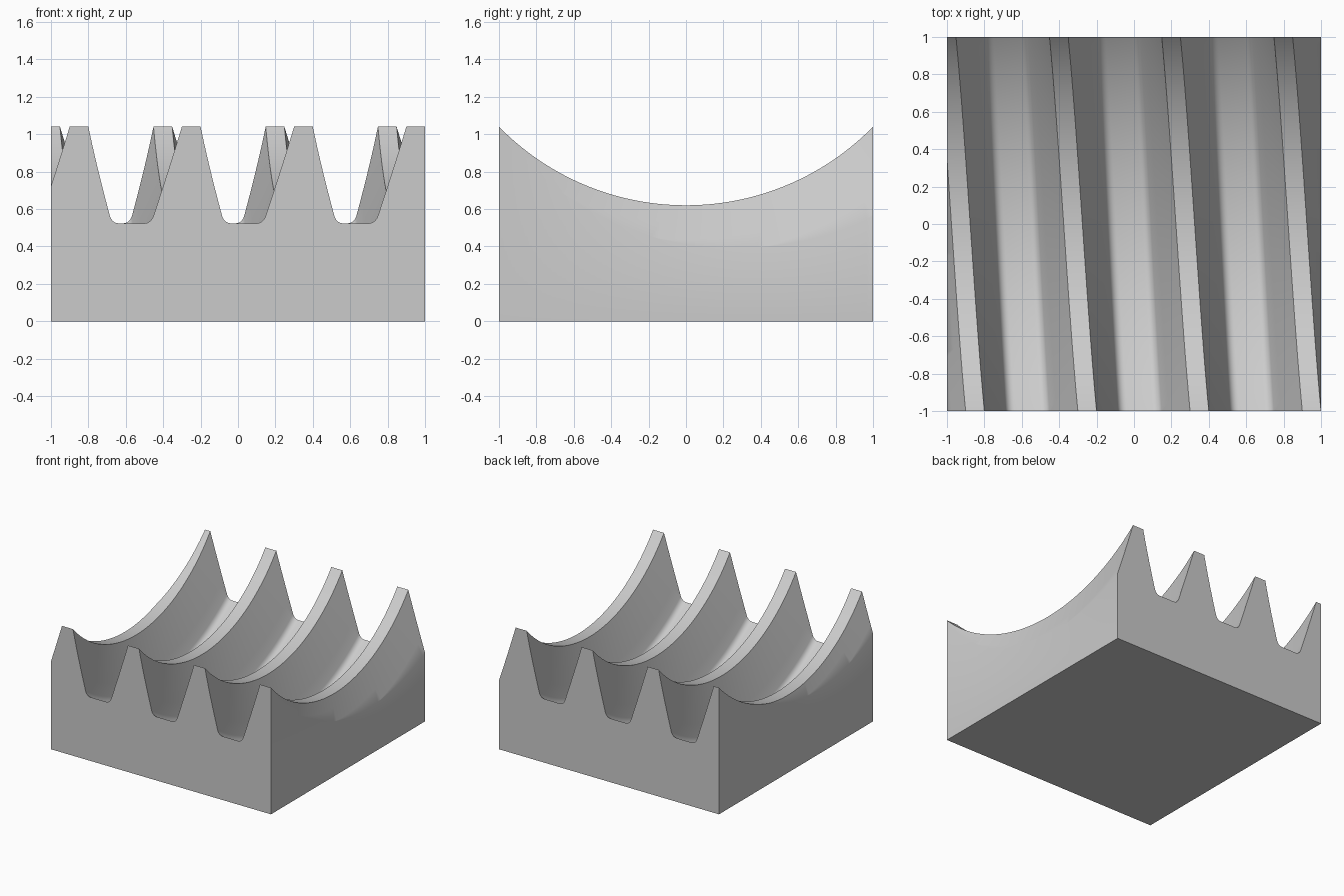
import bpy, bmesh
from math import sin, cos, tan, atan2, hypot, radians, pi
from mathutils import Vector

cube = bpy.data.objects.get("Cube")
if cube:
    bpy.data.objects.remove(cube, do_unlink=True)

# Screw thread dimensions: the axis runs along x above the block
AXIS_Z = 2.02
CREST_R, ROOT_R = 1.40, 1.80
PITCH, CREST_W = 0.60, 0.10
FLANK = radians(20)
FILLET = 0.05
FRONT_ANGLE = atan2(1, AXIS_Z - 1.04)

# Half of one groove in the axial plane, from its centre out to the crest edge
crest_x = (PITCH - CREST_W) / 2
root_x = crest_x - (ROOT_R - CREST_R) * tan(FLANK)
turn = pi / 2 - FLANK
fillet_x = root_x - FILLET * tan(turn / 2)
half = [(fillet_x + FILLET * sin(turn * i / 5),
         ROOT_R - FILLET + FILLET * cos(turn * i / 5)) for i in range(6)]
(fx, fr) = half[-1]
half += [(fx + (crest_x - fx) * t, fr + (CREST_R - fr) * t) for t in (0.25, 0.5, 0.75, 1)]
groove = [(-x, r) for x, r in reversed(half)] + half

# Repeat the groove along the axis
profile = [(0.05 + PITCH * k + x, r) for k in range(-3, 4) for x, r in groove]

# Sweep the profile along the helix
bm = bmesh.new()
STEPS = 72
limit = radians(48)
rows = []
for s in range(STEPS + 1):
    a = -limit + 2 * limit * s / STEPS
    shift = -PITCH * (a + FRONT_ANGLE) / (2 * pi)
    rows.append([bm.verts.new((x + shift, r * sin(a), AXIS_Z - r * cos(a)))
                 for x, r in profile])
for r0, r1 in zip(rows, rows[1:]):
    for i in range(len(profile) - 1):
        bm.faces.new((r0[i], r0[i + 1], r1[i + 1], r1[i]))

# Trim to the square outline
for n in ((1, 0, 0), (-1, 0, 0), (0, 1, 0), (0, -1, 0)):
    bmesh.ops.bisect_plane(bm, geom=bm.verts[:] + bm.edges[:] + bm.faces[:],
                           dist=1e-5, plane_co=Vector(n), plane_no=n, clear_outer=True)

# Drop side walls to the ground and close the base
rim = [e for e in bm.edges if e.is_boundary]
walls = bmesh.ops.extrude_edge_only(bm, edges=rim)["geom"]
for v in walls:
    if isinstance(v, bmesh.types.BMVert):
        v.co.z = 0
bmesh.ops.holes_fill(bm, edges=[e for e in bm.edges if e.is_boundary], sides=0)
bmesh.ops.recalc_face_normals(bm, faces=bm.faces[:])

mesh = bpy.data.meshes.new("threaded_block")
bm.to_mesh(mesh)
bm.free()
block = bpy.data.objects.new("threaded_block", mesh)
bpy.context.collection.objects.link(block)

# Plain grey finish
grey = bpy.data.materials.new("plain grey")
grey.use_nodes = True
colour = (0.6, 0.6, 0.6, 1)
grey.diffuse_color = colour
grey.node_tree.nodes["Principled BSDF"].inputs["Base Color"].default_value = colour
mesh.materials.append(grey)

bpy.context.view_layer.objects.active = block
block.select_set(True)
bpy.ops.object.shade_smooth_by_angle(angle=radians(30))
